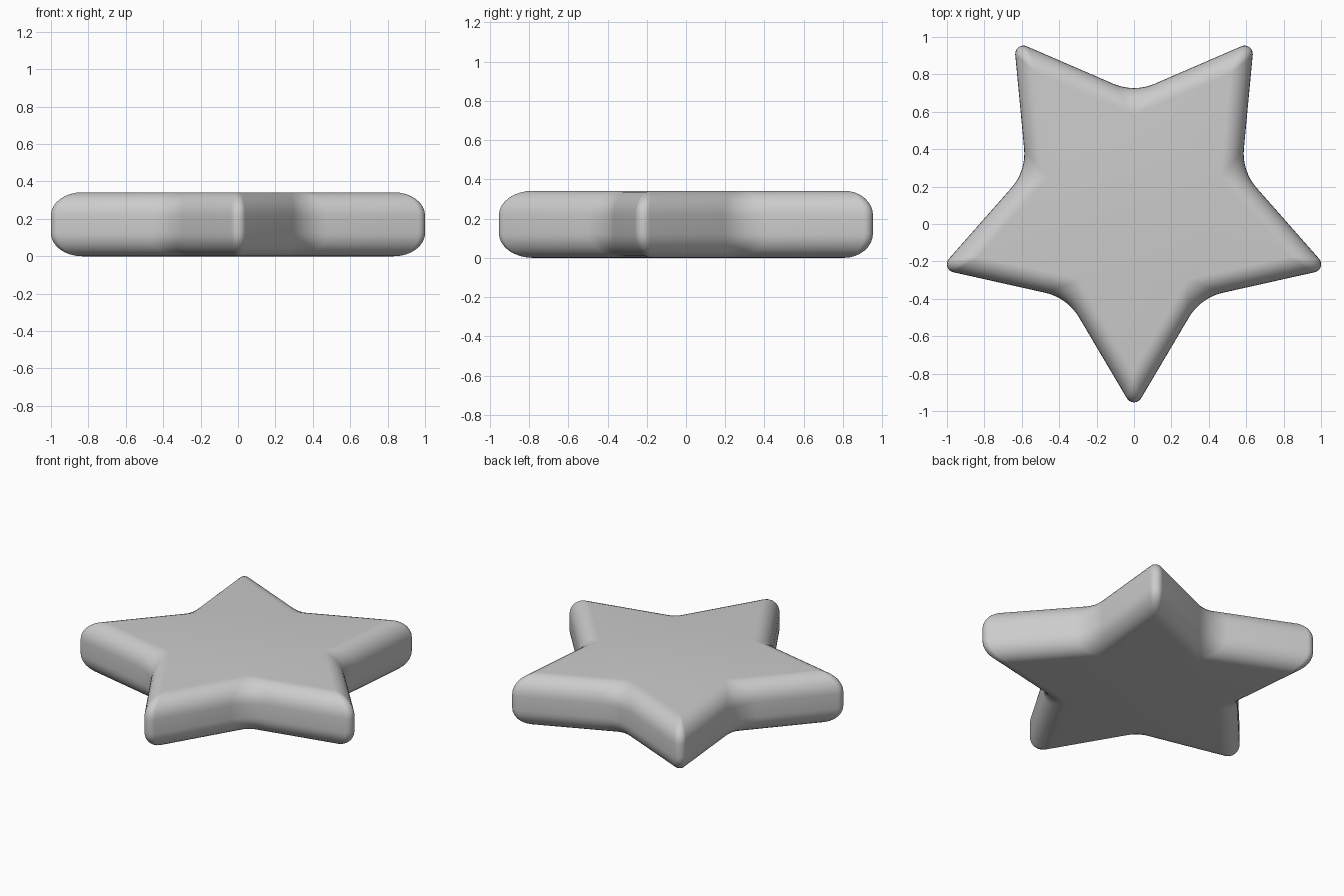
import bpy, bmesh
from math import sin, cos, pi, radians
from mathutils import Vector

if "Cube" in bpy.data.objects:
    bpy.data.objects.remove(bpy.data.objects["Cube"])

H = 0.342                       # total thickness
BEVEL_Z, INSET = 0.125, 0.11    # elliptical edge rounding
STEPS, ARC = 8, 8
HALF = radians(30.6)            # half angle of each point
TURN = HALF - radians(54) + pi / 2 - HALF * 2 + HALF - radians(12.8)  # 23.2-degree notch slope
TURN = radians(54) - HALF
DIST = 0.556                    # centre to edge line
TIP_R, NOTCH_R = 0.044, 0.28    # plan-view fillet radii
CENTRE = Vector((0, 0.096))


def polar(r, a):
    return Vector((r * cos(a), r * sin(a)))


# Plan outline: pairs of (outer rounded point, matching sharp flat-face corner)
outline = []
for i in range(5):
    tip = radians(-90 + 72 * i)
    notch = tip + radians(36)
    arc_c = polar(DIST / sin(HALF) - TIP_R / sin(HALF), tip)
    flat = polar((DIST - INSET) / sin(HALF), tip)
    span = pi / 2 - HALF
    for k in range(ARC + 1):
        a = tip - span + 2 * span * k / ARC
        outline.append((arc_c + polar(TIP_R, a), flat))
    arc_c = polar((DIST + NOTCH_R) / cos(TURN), notch)
    flat = polar((DIST - INSET) / cos(TURN), notch)
    for k in range(ARC + 1):
        a = notch + pi + TURN - 2 * TURN * k / ARC
        # sweep so that the fillet follows the outline counter-clockwise
        a = notch + pi - TURN + 2 * TURN * (ARC - k) / ARC
        outline.append((arc_c + polar(NOTCH_R, a), flat))

# Side profile: (inset fraction, height) from bottom face to top face
quarter = [(1 - cos(t), BEVEL_Z * (1 - sin(t)))
           for t in (pi / 2 * k / STEPS for k in range(STEPS, -1, -1))]
profile = quarter + [(f, H - z) for f, z in reversed(quarter)]

# Loft the rings and cap both faces
bm = bmesh.new()
rings = []
for f, z in profile:
    ring = []
    for outer, flat in outline:
        p = CENTRE + outer.lerp(flat, f)
        ring.append(bm.verts.new((p.x, p.y, z)))
    rings.append(ring)
n = len(outline)
for lo, hi in zip(rings, rings[1:]):
    for j in range(n):
        k = (j + 1) % n
        bm.faces.new((lo[j], lo[k], hi[k], hi[j]))
bm.faces.new(rings[0][::-1])
bm.faces.new(rings[-1])
bmesh.ops.remove_doubles(bm, verts=bm.verts, dist=1e-5)
bmesh.ops.recalc_face_normals(bm, faces=bm.faces)

mesh = bpy.data.meshes.new("rounded_star")
bm.to_mesh(mesh)
bm.free()
star = bpy.data.objects.new("rounded_star", mesh)
bpy.context.collection.objects.link(star)
bpy.context.view_layer.objects.active = star
star.select_set(True)
bpy.ops.object.shade_smooth_by_angle(angle=radians(30))
